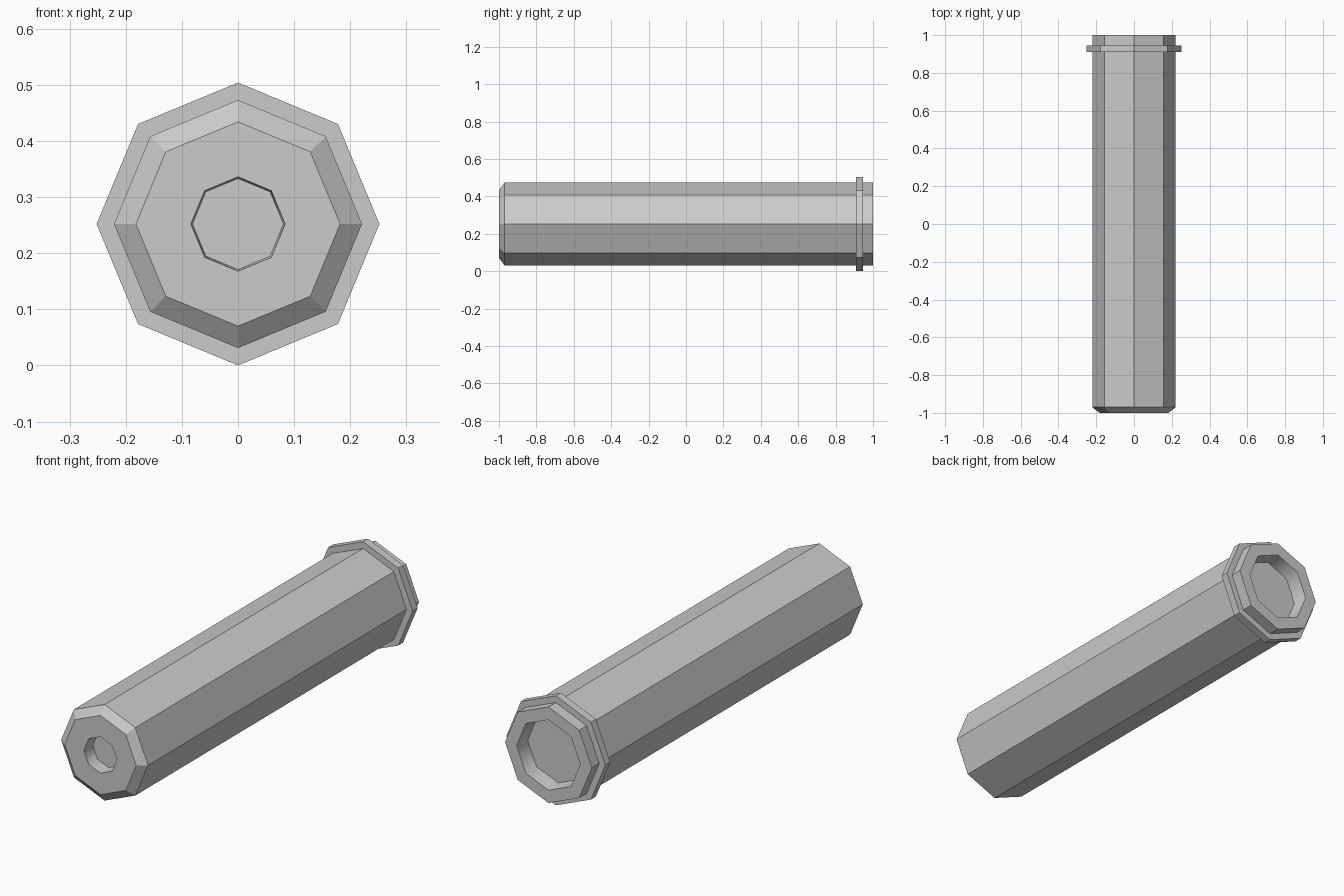
import bpy, bmesh
from math import cos, sin, pi

if "Cube" in bpy.data.objects:
    bpy.data.objects.remove(bpy.data.objects["Cube"])

SIDES = 8
CENTRE_Z = 0.252


def lathe(name, profile, closed=False, smooth=()):
    """Turn (radius, y) points around the long axis; cap the ends unless closed."""
    bm = bmesh.new()
    rings = [[bm.verts.new((r * cos(2 * pi * i / SIDES), y,
                            CENTRE_Z + r * sin(2 * pi * i / SIDES)))
              for i in range(SIDES)] for r, y in profile]
    count = len(rings) if closed else len(rings) - 1
    for k in range(count):
        a, b = rings[k], rings[(k + 1) % len(rings)]
        for i in range(SIDES):
            j = (i + 1) % SIDES
            face = bm.faces.new((a[i], a[j], b[j], b[i]))
            face.smooth = k in smooth
    if not closed:
        bm.faces.new(rings[0])
        bm.faces.new(rings[-1])
    bmesh.ops.recalc_face_normals(bm, faces=bm.faces)
    mesh = bpy.data.meshes.new(name)
    bm.to_mesh(mesh)
    bm.free()
    obj = bpy.data.objects.new(name, mesh)
    bpy.context.collection.objects.link(obj)
    return obj


# Body: front recess floor, recess wall, chamfered nose, barrel, rear recess
lathe("tube_body", [
    (0.081, -0.94), (0.084, -1.0), (0.182, -1.0), (0.221, -0.97),
    (0.221, 1.0), (0.162, 1.0), (0.155, 0.93),
], smooth=(0, 5))

# Raised collar near the rear end
lathe("rear_collar", [
    (0.20, 0.91), (0.252, 0.91), (0.252, 0.946), (0.20, 0.946),
], closed=True)
